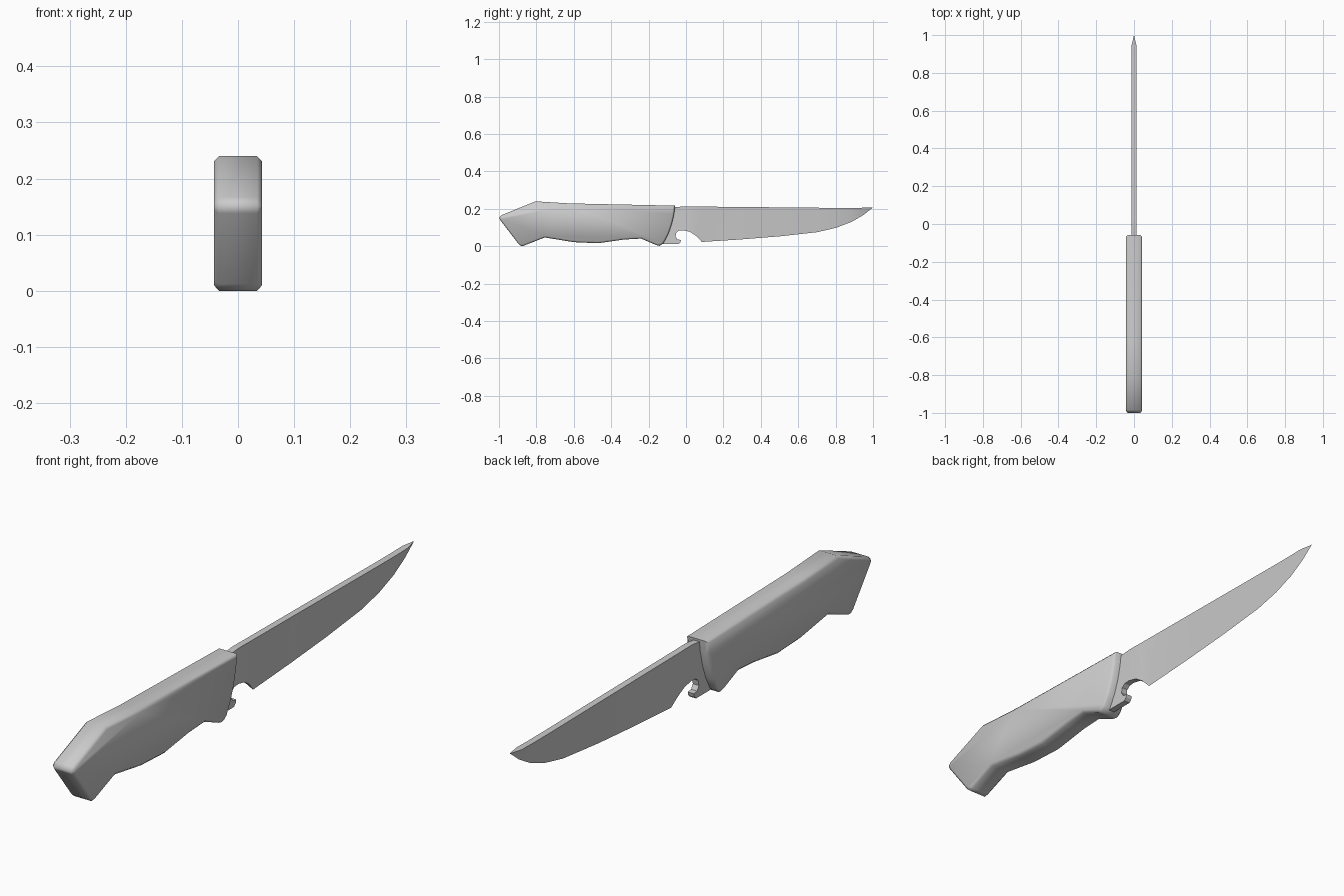
import bpy, bmesh

if "Cube" in bpy.data.objects:
    bpy.data.objects.remove(bpy.data.objects["Cube"])


def make_object(name, bm, angle):
    bmesh.ops.recalc_face_normals(bm, faces=bm.faces)
    mesh = bpy.data.meshes.new(name)
    bm.to_mesh(mesh)
    bm.free()
    obj = bpy.data.objects.new(name, mesh)
    bpy.context.collection.objects.link(obj)
    bpy.ops.object.select_all(action='DESELECT')
    obj.select_set(True)
    bpy.context.view_layer.objects.active = obj
    bpy.ops.object.shade_smooth_by_angle(angle=angle)
    return obj


# Handle: side profile (y, z) extruded across x, with chamfered side rims
HALF = 0.043
profile = [(-0.058, 0.217), (-0.064, 0.17), (-0.077, 0.115), (-0.095, 0.065),
           (-0.12, 0.017), (-0.14, 0.002), (-0.158, 0.006), (-0.24, 0.041),
           (-0.33, 0.036), (-0.47, 0.016), (-0.60, 0.022), (-0.755, 0.047),
           (-0.865, 0.004), (-0.88, 0.0), (-0.895, 0.012), (-0.992, 0.138),
           (-1.0, 0.152), (-0.985, 0.167), (-0.805, 0.24), (-0.62, 0.229)]
bm = bmesh.new()
base = bm.faces.new([bm.verts.new((-HALF, y, z)) for y, z in profile])
ext = bmesh.ops.extrude_face_region(bm, geom=[base], use_keep_orig=True)
for v in ext["geom"]:
    if isinstance(v, bmesh.types.BMVert):
        v.co.x = HALF
rims = [e for e in bm.edges if abs(e.verts[0].co.x - e.verts[1].co.x) < 1e-6]
bmesh.ops.bevel(bm, geom=rims, offset=0.009, segments=1, affect='EDGES')
make_object("handle", bm, 0.9)

# Blade: hook next to the handle, then wedge columns from spine to cutting edge
T = 0.012
hook = [(-0.15, 0.20), (-0.14, 0.012), (-0.04, 0.012), (-0.03, 0.022),
        (-0.027, 0.034), (-0.046, 0.036), (-0.056, 0.052), (-0.052, 0.072),
        (-0.038, 0.083)]
# y, lower z, spine z, lower half thickness
columns = [(-0.015, 0.085, 0.213, T), (0.022, 0.077, 0.213, T * 0.9),
           (0.055, 0.055, 0.212, T * 0.6), (0.085, 0.023, 0.212, 0),
           (0.30, 0.037, 0.21, 0), (0.50, 0.053, 0.208, 0),
           (0.70, 0.075, 0.206, 0), (0.80, 0.098, 0.205, 0),
           (0.885, 0.13, 0.205, 0), (0.95, 0.168, 0.206, 0)]
bm = bmesh.new()
sides = []
for s in (-1, 1):
    new = lambda t, y, z: bm.verts.new((s * t, y, z))
    hk = [new(T, y, z) for y, z in hook]
    low = [new(t, y, z) for y, z, top, t in columns]
    spine = [new(T, y, top) for y, z, top, t in columns]
    tip = new(0, 1.0, 0.208)
    bm.faces.new(hk + [low[0], spine[0]])
    for i in range(len(low) - 1):
        bm.faces.new((low[i], low[i + 1], spine[i + 1], spine[i]))
    bm.faces.new((low[-1], tip, spine[-1]))
    sides.append(hk + low + [tip] + spine[::-1])

# Close the outline between both blade sides, then weld the sharp edge
left, right = sides
for i in range(len(left)):
    j = (i + 1) % len(left)
    bm.faces.new((left[i], left[j], right[j], right[i]))
bmesh.ops.remove_doubles(bm, verts=bm.verts, dist=1e-5)
make_object("blade", bm, 0.5)
